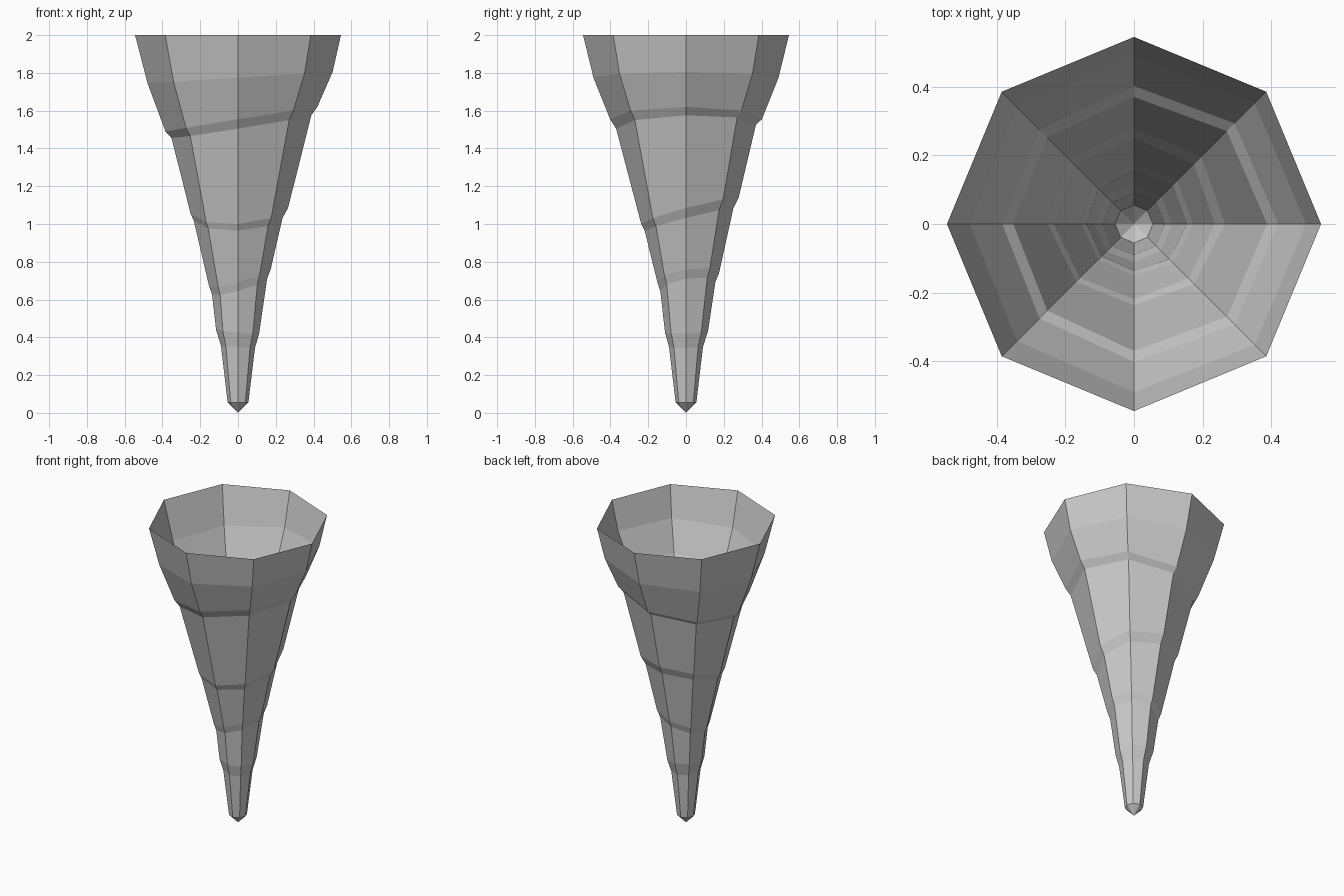
import bpy, bmesh
from math import cos, sin, pi

if "Cube" in bpy.data.objects:
    bpy.data.objects.remove(bpy.data.objects["Cube"])

SIDES = 8
# Each ring: (z, z tilt toward x, z tilt toward y, radius, radius shift x, radius shift y)
RINGS = [
    (0.055, 0, 0, 0.055, 0, 0),
    (0.35, -0.005, 0, 0.09, 0, 0),
    (0.43, -0.01, 0.005, 0.114, -0.002, 0.003),
    (0.67, 0.04, 0.025, 0.146, 0.008, 0.01),
    (0.715, 0.045, 0.025, 0.163, 0.01, 0.012),
    (1.025, 0.008, 0.06, 0.235, 0.001, 0.016),
    (1.07, 0.015, 0.07, 0.258, 0.007, 0.021),
    (1.515, 0.06, 0.01, 0.37, 0.018, 0),
    (1.555, 0.065, 0, 0.402, 0.018, 0),
    (1.775, 0.03, 0, 0.49, 0.011, 0),
    (2.0, 0, 0, 0.545, 0, 0),
]

bm = bmesh.new()

# Tilted octagonal rings
loops = []
for z, zx, zy, r, rx, ry in RINGS:
    ring = []
    for i in range(SIDES):
        a = 2 * pi * i / SIDES
        c, s = cos(a), sin(a)
        rad = r + rx * c + ry * s
        ring.append(bm.verts.new((rad * c, rad * s, z + zx * c + zy * s)))
    loops.append(ring)

# Side walls, open at the wide end
for lo, hi in zip(loops, loops[1:]):
    for i in range(SIDES):
        j = (i + 1) % SIDES
        bm.faces.new((lo[i], lo[j], hi[j], hi[i]))

# Pointed tip
tip = bm.verts.new((0, 0, 0))
for i in range(SIDES):
    bm.faces.new((tip, loops[0][(i + 1) % SIDES], loops[0][i]))

mesh = bpy.data.meshes.new("stalactite_spike")
bm.to_mesh(mesh)
bm.free()
spike = bpy.data.objects.new("stalactite_spike", mesh)
bpy.context.collection.objects.link(spike)
